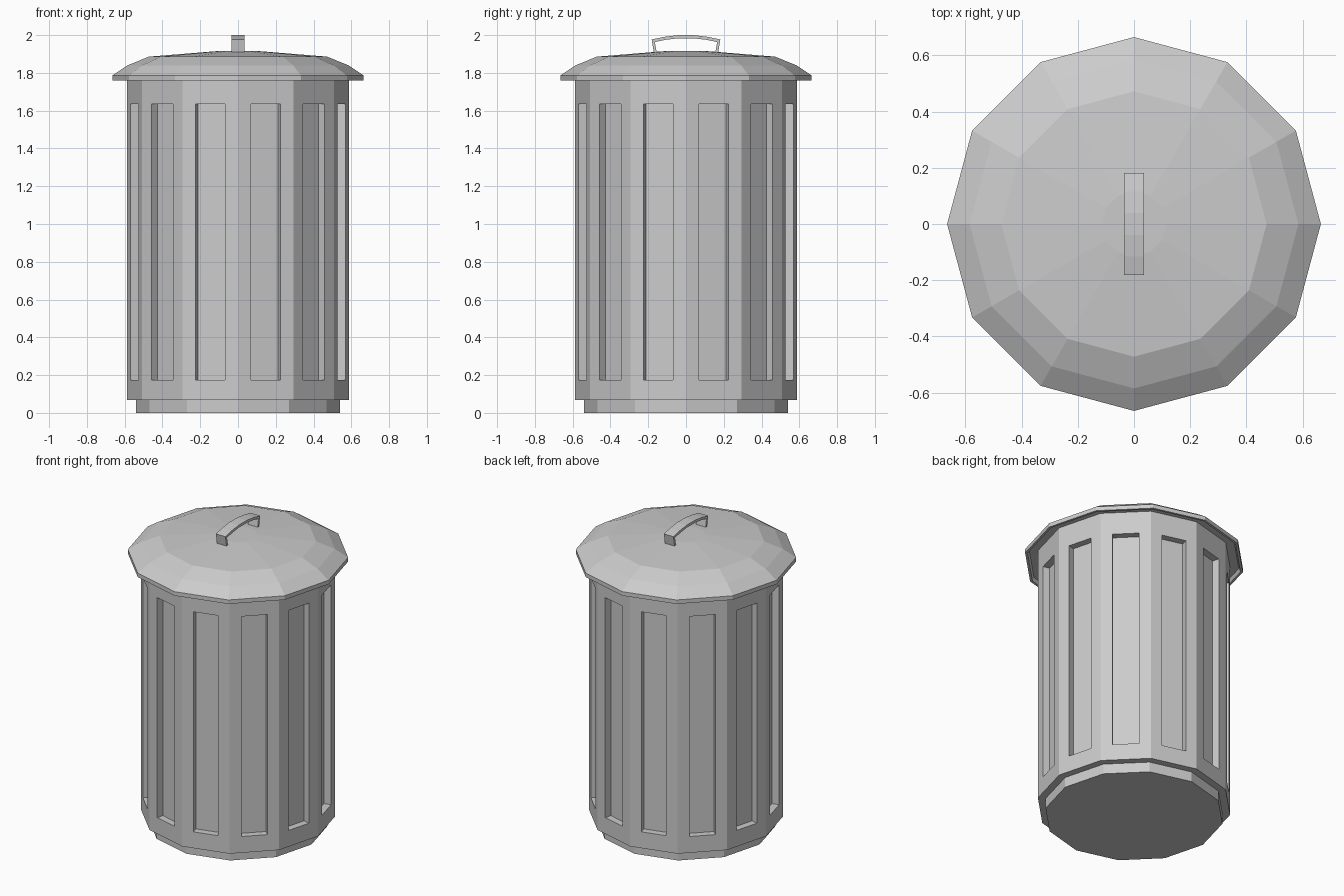
import bpy, bmesh, math

if "Cube" in bpy.data.objects:
    bpy.data.objects.remove(bpy.data.objects["Cube"])

SIDES = 12


def add_object(name, bm):
    bmesh.ops.recalc_face_normals(bm, faces=bm.faces)
    mesh = bpy.data.meshes.new(name)
    bm.to_mesh(mesh)
    bm.free()
    obj = bpy.data.objects.new(name, mesh)
    bpy.context.collection.objects.link(obj)
    return obj


def lathe(profile):
    """Revolve (radius, z) points into a 12-sided solid, capped at both ends."""
    bm = bmesh.new()
    rings = []
    for r, z in profile:
        rings.append([bm.verts.new((r * math.cos(math.tau * i / SIDES),
                                    r * math.sin(math.tau * i / SIDES), z))
                      for i in range(SIDES)])
    for a, b in zip(rings, rings[1:]):
        for i in range(SIDES):
            j = (i + 1) % SIDES
            bm.faces.new((a[i], a[j], b[j], b[i]))
    bm.faces.new(rings[0])
    bm.faces.new(rings[-1])
    bmesh.ops.recalc_face_normals(bm, faces=bm.faces)
    return bm


# Body: stepped foot and tall wall with one recessed slot per side
bm = lathe([(0.54, 0), (0.54, 0.067), (0.587, 0.067), (0.587, 1.785)])
walls = [f for f in bm.faces if f.calc_area() > 0.3 and abs(f.normal.z) < 0.1]
bmesh.ops.inset_individual(bm, faces=walls, thickness=0.102)
for f in walls:
    for v in f.verts:
        v.co.z = 1.635 if v.co.z > 1 else 0.175
slots = bmesh.ops.extrude_discrete_faces(bm, faces=walls)["faces"]
for f in slots:
    f.normal_update()
    shift = f.normal * -0.045
    bmesh.ops.translate(bm, verts=f.verts[:], vec=shift)
add_object("can_body", bm)

# Lid: shallow dome with a lipped rim, hollow under the lip
lid = lathe([(0.55, 1.783), (0.64, 1.783), (0.65, 1.76), (0.665, 1.76),
             (0.665, 1.787), (0.585, 1.84), (0.472, 1.886), (0.115, 1.915)])
add_object("lid", lid)

# Handle: bent flat strap running front to back
half_outer = [(-0.168, 1.895), (-0.182, 1.977), (-0.115, 1.991), (-0.04, 2.0)]
half_inner = [(-0.153, 1.895), (-0.165, 1.963), (-0.11, 1.975), (-0.04, 1.983)]
outer = half_outer + [(-y, z) for y, z in reversed(half_outer)]
inner = half_inner + [(-y, z) for y, z in reversed(half_inner)]
bm = bmesh.new()
sections = [[bm.verts.new(p) for p in ((-0.035, *o), (0.035, *o), (0.035, *i), (-0.035, *i))]
            for o, i in zip(outer, inner)]
for a, b in zip(sections, sections[1:]):
    for k in range(4):
        m = (k + 1) % 4
        bm.faces.new((a[k], a[m], b[m], b[k]))
bm.faces.new(sections[0])
bm.faces.new(sections[-1])
add_object("lid_handle", bm)
